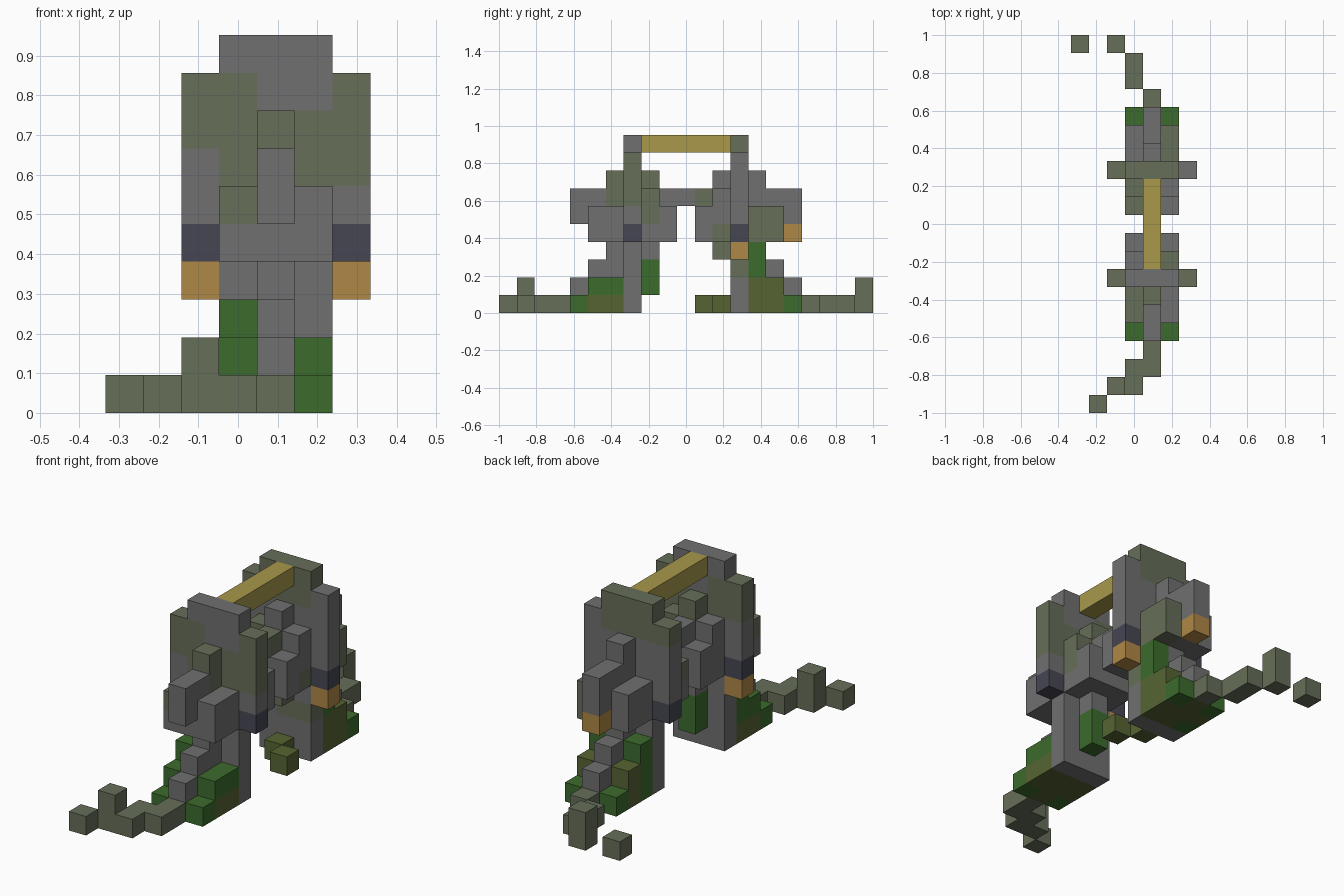
import bpy, bmesh
from mathutils import Vector

if "Cube" in bpy.data.objects:
    bpy.data.objects.remove(bpy.data.objects["Cube"], do_unlink=True)

U = 2 / 21  # edge of one block
COLOURS = {"grey": "707070", "olive": "666E58", "leaf_green": "3C6B2D",
           "moss": "566432", "orange": "B08846", "navy": "464654", "straw": "A8984B"}


def linear(pair):
    c = int(pair, 16) / 255
    return c / 12.92 if c < 0.04045 else ((c + 0.055) / 1.055) ** 2.4


materials = {}
for name, code in COLOURS.items():
    mat = bpy.data.materials.new(name)
    mat.use_nodes = True
    rgba = [linear(code[n:n + 2]) for n in (0, 2, 4)] + [1]
    mat.diffuse_color = rgba
    mat.node_tree.nodes["Principled BSDF"].inputs["Base Color"].default_value = rgba
    materials[name] = mat

blocks = {}  # block position -> (part, colour)


def span(v):
    return range(v[0], v[1] + 1) if isinstance(v, tuple) else [v]


def put(part, colour, xs, ys, zs, turned=False):
    """Fill a box of blocks, optionally half-turned about the middle."""
    for x in span(xs):
        for y in span(ys):
            for z in span(zs):
                blocks[(8 - x, 20 - y, z) if turned else (x, y, z)] = (part, colour)


# Both halves share one shape, the rear one turned about
for half, turned in (("front", False), ("rear", True)):
    def add(part, colour, xs, ys, zs):
        put(half + "_" + part, colour, xs, ys, zs, turned)

    add("leg", "grey", (3, 5), 7, (0, 3))
    add("slab", "grey", (3, 5), 7, (4, 9))
    for side in (2, 6):
        add("slab", "grey", side, 7, (5, 8))
        add("slab", "navy", side, 7, 4)
    add("slab", "orange", 2, 7, 3)
    # outer ledges
    add("ledge", "grey", 4, 4, (5, 6))
    add("ledge", "grey", 4, (5, 6), (4, 6))
    add("ledge", "grey", 4, 6, 7)
    for side in (3, 5):
        add("ledge", "grey", side, (5, 6), (4, 5))
    # inner ledges
    add("inner_ledge", "grey", 4, 8, (3, 7))
    add("inner_ledge", "grey", 4, 9, (4, 6))
    for side in (3, 5):
        add("inner_ledge", "grey", side, 8, (4, 6))
        add("inner_ledge", "grey", side, 9, (4, 5))
    # steps and planting around the foot
    add("foot", "moss", (3, 5), (5, 6), 0)
    add("foot", "moss", 4, 4, 0)
    for step in (1, 2, 3):
        add("steps", "grey", 4, step + 3, (1, step))
    for side in (3, 5):
        add("bush", "leaf_green", side, 4, 0)
        add("bush", "leaf_green", side, (5, 6), 1)

# Front half: olive patches and extra greenery
for xs, zs in ((2, (7, 8)), (3, (5, 8)), (5, (6, 7)), (6, (6, 8)), (4, 7)):
    put("front_slab", "olive", xs, 7, zs)
put("front_ledge", "olive", 4, 6, (6, 7))
put("front_ledge", "olive", 3, (5, 6), 5)
put("front_inner_ledge", "olive", 4, 8, 7)
put("front_inner_ledge", "olive", 5, 8, (5, 6))
put("front_bush", "leaf_green", 3, 6, 2)
put("front_bush", "leaf_green", 4, 8, (1, 2))

# Rear half: olive patches, lamp and extra greenery
put("rear_slab", "olive", (3, 5), 13, (8, 9))
put("rear_slab", "olive", 2, 13, 8)
put("rear_slab", "olive", 4, 13, (5, 7))
put("rear_leg", "olive", (4, 5), 13, 2)
put("rear_ledge", "olive", 5, (14, 15), (4, 5))
put("rear_ledge", "orange", 4, 16, 4)
put("rear_inner_ledge", "olive", 3, (11, 12), (5, 6))
del blocks[(3, 11, 6)]
put("rear_inner_ledge", "olive", 4, 11, 6)
put("rear_inner_ledge", "olive", 4, 12, 3)
put("rear_inner_ledge", "olive", 5, 12, 4)
put("rear_bush", "leaf_green", 3, 14, (0, 2))
put("rear_bush", "leaf_green", 5, 14, (2, 3))
put("rear_foot", "moss", 5, 14, (0, 1))
for side in (3, 5):
    put("rear_foot", "moss", side, 15, (0, 1))
put("rear_foot", "moss", 4, 12, 0)
put("rear_foot", "moss", 5, 11, 0)

# Bridge and top beam joining the halves
put("bridge", "grey", 4, 10, 6)
put("top_beam", "straw", 4, (8, 12), 9)

# Winding trails on the ground
put("front_trail", "olive", 4, (2, 3), 0)
put("front_trail", "olive", 3, (1, 2), 0)
put("front_trail", "olive", 2, 1, (0, 1))
put("front_trail", "olive", 1, 0, 0)
put("rear_trail", "olive", 4, 17, 0)
put("rear_trail", "olive", 3, (18, 19), 0)
put("rear_trail", "olive", 2, 20, (0, 1))
put("rear_trail", "olive", 0, 20, 0)


def build(part):
    """Make one object from the exposed faces of a part's blocks."""
    cells = {p: c for p, (owner, c) in blocks.items() if owner == part}
    used = sorted(set(cells.values()))
    bm = bmesh.new()
    for cell, colour in cells.items():
        centre = Vector((cell[0] - 3, cell[1] - 10, cell[2] + 0.5))
        for axis in range(3):
            for sign in (-1, 1):
                n = Vector((0, 0, 0))
                n[axis] = sign
                if tuple(int(a + b) for a, b in zip(cell, n)) in blocks:
                    continue
                u = Vector((n.y, n.z, n.x))
                v = n.cross(u)
                corners = [n + u + v, n - u + v, n - u - v, n + u - v]
                face = bm.faces.new([bm.verts.new((centre + c / 2) * U) for c in corners])
                face.material_index = used.index(colour)
    bmesh.ops.remove_doubles(bm, verts=bm.verts, dist=U / 100)
    bmesh.ops.dissolve_limit(bm, angle_limit=0.01, verts=bm.verts, edges=bm.edges,
                             delimit={'MATERIAL'})
    mesh = bpy.data.meshes.new(part)
    bm.to_mesh(mesh)
    bm.free()
    for colour in used:
        mesh.materials.append(materials[colour])
    bpy.context.collection.objects.link(bpy.data.objects.new(part, mesh))


for part in sorted({owner for owner, _ in blocks.values()}):
    build(part)
